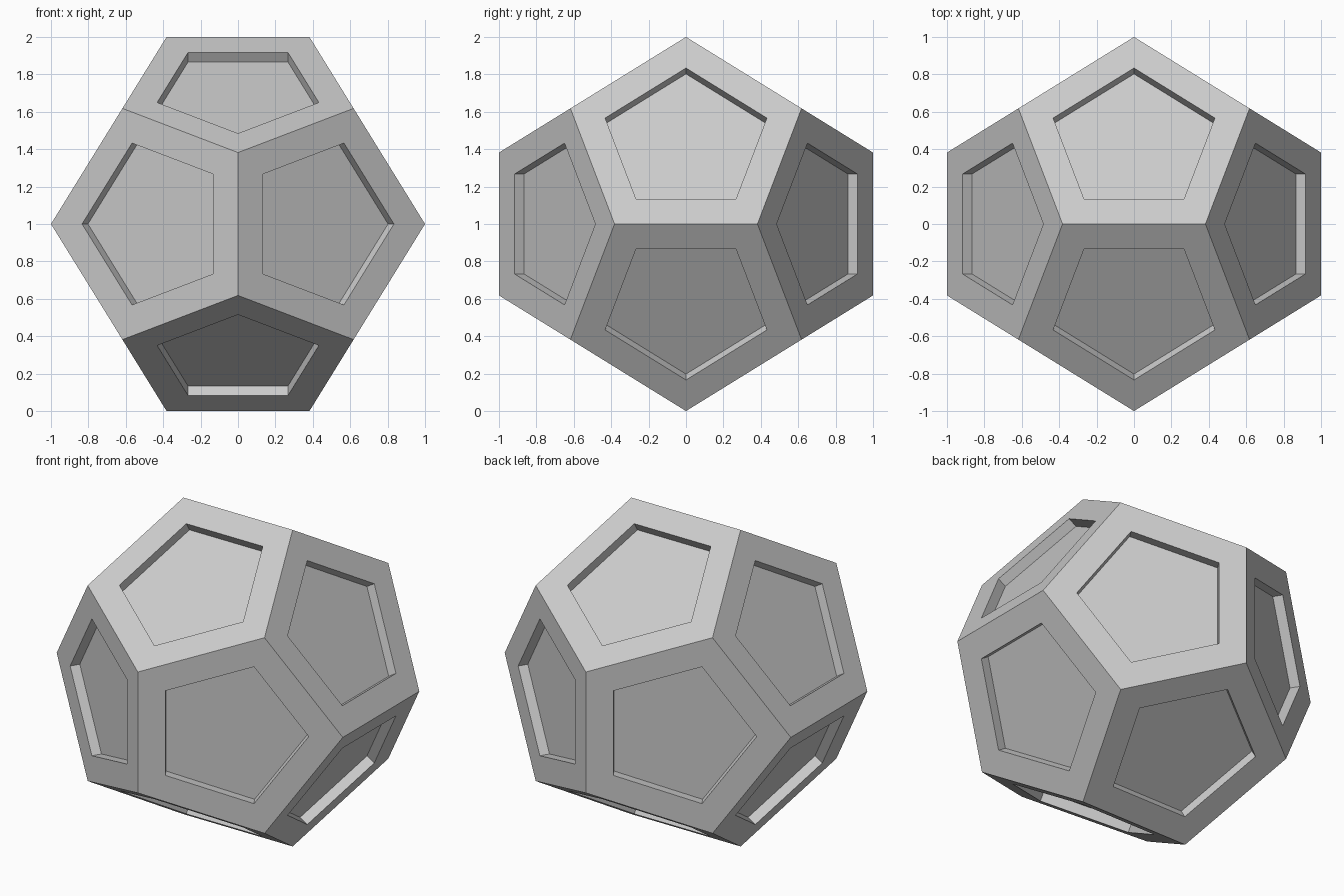
import bpy, bmesh, math

if "Cube" in bpy.data.objects:
    bpy.data.objects.remove(bpy.data.objects["Cube"])

PHI = (1 + 5 ** 0.5) / 2
A, B = 1 / PHI ** 2, 1 / PHI      # short offset and cube-corner offset
RIM = 0.158                       # frame width around each face
DEPTH = 0.06                      # recess depth

bm = bmesh.new()

# Dodecahedron corners: a cube plus three crossed rectangles
for s in (-1, 1):
    for t in (-1, 1):
        for u in (-1, 1):
            bm.verts.new((s * B, t * B, u * B + 1))
        bm.verts.new((s * A, 0, t + 1))
        bm.verts.new((s, t * A, 1))
        bm.verts.new((0, s, t * A + 1))

# Skin the corners and merge triangles into twelve pentagons
bmesh.ops.convex_hull(bm, input=bm.verts[:])
bmesh.ops.dissolve_limit(bm, angle_limit=math.radians(5),
                         verts=bm.verts[:], edges=bm.edges[:])
bmesh.ops.recalc_face_normals(bm, faces=bm.faces[:])
bm.normal_update()

# Straight-walled pentagonal recess in every face
panels = bm.faces[:]
bmesh.ops.inset_individual(bm, faces=panels, thickness=RIM, use_even_offset=True)
bm.normal_update()
bmesh.ops.inset_individual(bm, faces=panels, thickness=0, depth=-DEPTH,
                           use_even_offset=True)

mesh = bpy.data.meshes.new("recessed_dodecahedron")
bm.to_mesh(mesh)
bm.free()
obj = bpy.data.objects.new("recessed_dodecahedron", mesh)
bpy.context.collection.objects.link(obj)
